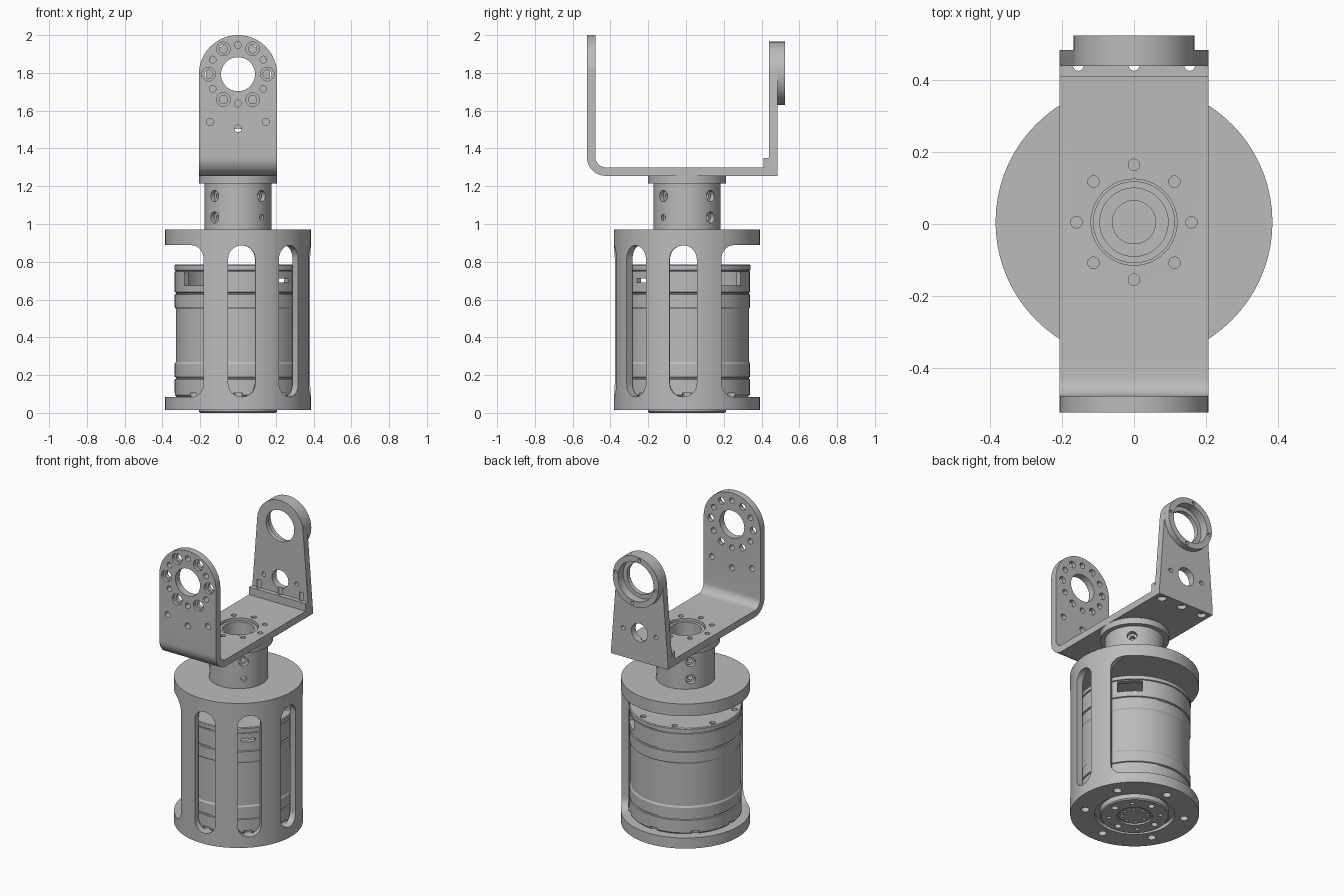
import bpy, bmesh
from math import sin, cos, pi, radians
from mathutils import Matrix, Vector

cube = bpy.data.objects.get("Cube")
if cube:
    bpy.data.objects.remove(cube, do_unlink=True)

grey = bpy.data.materials.new("machined_grey")
grey.use_nodes = True
COLOUR = (0.5, 0.5, 0.5, 1)
grey.diffuse_color = COLOUR
grey.node_tree.nodes["Principled BSDF"].inputs["Base Color"].default_value = COLOUR

AXIS_Y = 0.005   # centre line of the turned parts
SEG = 72


def make(name, bm):
    bmesh.ops.recalc_face_normals(bm, faces=bm.faces)
    mesh = bpy.data.meshes.new(name)
    bm.to_mesh(mesh)
    bm.free()
    mesh.materials.append(grey)
    obj = bpy.data.objects.new(name, mesh)
    bpy.context.collection.objects.link(obj)
    return obj


def arc(cx, cy, r, start, end, n=24):
    angles = [radians(start + (end - start) * i / n) for i in range(n + 1)]
    return [(cx + r * cos(a), cy + r * sin(a)) for a in angles]


def prism(bm, pts, axis, a, b, turn=0):
    """Extrude a 2D outline along an axis, then turn it about the centre line."""
    place = {"x": lambda p, t: (t, p[0], p[1]),
             "y": lambda p, t: (p[0], t, p[1]),
             "z": lambda p, t: (p[0], p[1], t)}[axis]
    rings = [[bm.verts.new(place(p, t)) for p in pts] for t in (a, b)]
    for ring in rings:
        bm.faces.new(ring)
    for i in range(len(pts)):
        j = (i + 1) % len(pts)
        bm.faces.new((rings[0][i], rings[0][j], rings[1][j], rings[1][i]))
    if turn:
        move = Matrix.Translation((0, AXIS_Y, 0)) @ Matrix.Rotation(radians(turn), 4, "Z")
        bmesh.ops.transform(bm, matrix=move, verts=rings[0] + rings[1])


def rod(bm, centre, r, direction, length, seg=20):
    spin = Vector(direction).to_track_quat("Z", "Y").to_matrix().to_4x4()
    bmesh.ops.create_cone(bm, cap_ends=True, segments=seg, radius1=r, radius2=r,
                          depth=length, matrix=Matrix.Translation(centre) @ spin)


def lathe(name, profile):
    bm = bmesh.new()
    verts = [bm.verts.new((r, 0, z)) for r, z in profile]
    edges = [bm.edges.new(pair) for pair in zip(verts, verts[1:])]
    bmesh.ops.spin(bm, geom=verts + edges, cent=(0, 0, 0), axis=(0, 0, 1),
                   angle=2 * pi, steps=SEG)
    bmesh.ops.remove_doubles(bm, verts=bm.verts, dist=1e-5)
    bmesh.ops.translate(bm, vec=(0, AXIS_Y, 0), verts=bm.verts)
    return make(name, bm)


def combine(obj, tool, operation="DIFFERENCE"):
    tool.hide_render = True
    mod = obj.modifiers.new("shape", "BOOLEAN")
    mod.operation, mod.solver, mod.object = operation, "EXACT", tool
    bpy.context.view_layer.objects.active = obj
    bpy.ops.object.modifier_apply(modifier=mod.name)
    bpy.data.objects.remove(tool, do_unlink=True)


def drill(obj, centres, r, direction, length, seg=20):
    """Cut equal round holes; each centre is the middle of its hole."""
    bm = bmesh.new()
    for c in centres:
        rod(bm, c, r, direction, length, seg)
    combine(obj, make("cutter", bm))


def ring(r, z, count, start=0):
    angles = [radians(start + 360 * i / count) for i in range(count)]
    return [(r * cos(a), AXIS_Y + r * sin(a), z) for a in angles]


def upright_ring(r, y, z, count, start=0):
    angles = [radians(start + 360 * i / count) for i in range(count)]
    return [(r * cos(a), y, z + r * sin(a)) for a in angles]


UP, BACK = (0, 0, 1), (0, 1, 0)

# Cage: hollow can, three slots and a wide round-cornered opening
cage = lathe("motor_cage", [(0, .04), (.24, .04), (.24, .015), (.386, .015), (.386, .97),
                            (0, .97), (0, .89), (.343, .89), (.343, .085), (0, .085)][:6])
cavity = lathe("cutter", [(0, .085), (.343, .085), (.343, .89), (0, .89)])
combine(cage, cavity)
slot = arc(0, .815, .072, 0, 180, 16) + arc(0, .157, .072, 180, 360, 16)
for k in range(-2, 3):
    bm = bmesh.new()
    prism(bm, slot, "x", .2, .6, -45 + 42 * k)
    combine(cage, make("cutter", bm))
bm = bmesh.new()
prism(bm, [(0, 0)] + arc(0, 0, .6, -96, 96), "z", .085, .89, 135)
combine(cage, make("cutter", bm))
drill(cage, ring(.3, .03, 6, 30), .025, UP, .07)

# Output hub under the cage
hub = lathe("output_hub", [(0, .006), (.095, .006), (.095, .012), (.105, .012), (.105, 0),
                           (.2, 0), (.207, .007), (.207, .05), (0, .05)])
drill(hub, ring(.155, 0, 4), .02, UP, .05)
drill(hub, ring(.155, 0, 4, 45), .012, UP, .05)
drill(hub, ring(.075, 0, 8), .01, UP, .04)

# Motor: banded housing with vent windows
motor = lathe("motor", [(0, .08), (.32, .08), (.335, .095), (.335, .178), (.328, .181),
                        (.328, .187), (.335, .19), (.335, .26), (.329, .27), (.329, .55),
                        (.335, .56), (.335, .626), (.328, .629), (.328, .636), (.335, .639),
                        (.335, .748), (.33, .75), (.33, .754), (.337, .756), (.337, .78),
                        (.332, .785), (0, .785)])
combine(motor, lathe("cutter", [(0, .65), (.305, .65), (.305, .75), (0, .75)]))
bm = bmesh.new()
for angle, half, low, high in ((45, .075, .675, .745), (225, .075, .675, .745),
                               (-45, .042, .69, .712)):
    prism(bm, [(-half, low), (half, low), (half, high), (-half, high)], "x", .2, .5, angle)
combine(motor, make("cutter", bm))
drill(motor, ring(.3, .785, 8, 22.5), .018, UP, .03)
drill(motor, ring(.335, .095, 8), .025, UP, .02)

# Coupler between cage and bracket, with a stepped bore
coupler = lathe("coupler", [(0, .965), (.177, .965), (.177, 1.215), (.207, 1.215),
                            (.207, 1.255), (.114, 1.255), (.114, 1.285), (.095, 1.285),
                            (.095, 1.2), (.06, 1.2), (.06, 1.12), (0, 1.12)])
for a in (45, 135, 225, 315):
    out = Vector((cos(radians(a)), sin(radians(a)), 0))
    for r, length in ((.03, .06), (.016, .13)):
        drill(coupler, [out * .177 + Vector((0, AXIS_Y, z)) for z in (1.035, 1.148)],
              r, out, length)

# Front bracket: bent strip trimmed to a round-topped outline
W, Z0, Z1, FRONT, EYE = .207, 1.255, 1.30, -.525, 1.793
strip = ([(.41, Z0), (.41, Z1)] + arc(-.425, Z1 + .055, .055, 270, 180, 10)
         + [(-.48, 2.1), (FRONT, 2.1)] + arc(FRONT + .1, Z0 + .1, .1, 180, 270, 12))
bm = bmesh.new()
prism(bm, strip, "x", -W, W)
bracket = make("front_bracket", bm)
bm = bmesh.new()
prism(bm, [(-W - .01, 1.2), (W + .01, 1.2), (W + .01, EYE)] + [(W, EYE)]
      + arc(0, EYE, W, 0, 180, 40)[1:] + [(-W - .01, EYE)], "y", -.7, .6)
combine(bracket, make("cutter", bm), "INTERSECT")
drill(bracket, [(0, -.5, EYE)], .09, BACK, .2, 48)
drill(bracket, upright_ring(.155, FRONT, EYE, 6), .036, BACK, .04)
drill(bracket, upright_ring(.155, -.5, EYE, 6), .022, BACK, .1)
drill(bracket, upright_ring(.155, -.5, EYE, 6, 30), .018, BACK, .1)
drill(bracket, [(x, -.5, z) for x, z in ((-.147, 1.54), (0, 1.505), (.147, 1.54))],
      .019, BACK, .1)
drill(bracket, [(0, AXIS_Y, Z0)], .12, UP, .2, 64)
drill(bracket, ring(.16, 1.29, 8), .016, UP, .06)

# Back plate: tapered upright with a foot and a round bearing boss
TOP, R = 1.797, .168
bm = bmesh.new()
prism(bm, [(-W, Z0), (W, Z0), (W, 1.3)] + arc(0, TOP, R, 4, 176, 40) + [(-W, 1.3)],
      "y", .44, .485)
plate = make("back_plate", bm)
bm = bmesh.new()
prism(bm, [(.41, Z0), (.45, Z0), (.45, 1.3), (.44, 1.35), (.41, 1.35)], "x", -W, W)
combine(plate, make("foot", bm), "UNION")
bm = bmesh.new()
rod(bm, (0, .4875, TOP), R, BACK, .075, SEG)
combine(plate, make("boss", bm), "UNION")
drill(plate, [(0, .48, TOP)], .103, BACK, .3, 48)
drill(plate, [(0, .52, TOP)], .13, BACK, .1, 48)
drill(plate, upright_ring(.149, .52, TOP, 4, 10), .011, BACK, .06)
drill(plate, [(0, .46, 1.445)], .06, BACK, .2, 32)
drill(plate, [(-.12, .46, 1.445), (.12, .46, 1.445)], .014, BACK, .2)
drill(plate, [(x, .442, 1.3) for x in (-.155, 0, .155)], .015, UP, .2)
drill(plate, [(x, .442, Z0) for x in (-.155, 0, .155)], .028, UP, .05)

# Smooth round walls, keep machined edges crisp
bpy.ops.object.select_all(action="DESELECT")
for obj in (cage, hub, motor, coupler, bracket, plate):
    obj.select_set(True)
bpy.context.view_layer.objects.active = cage
bpy.ops.object.shade_smooth_by_angle(angle=radians(30))
